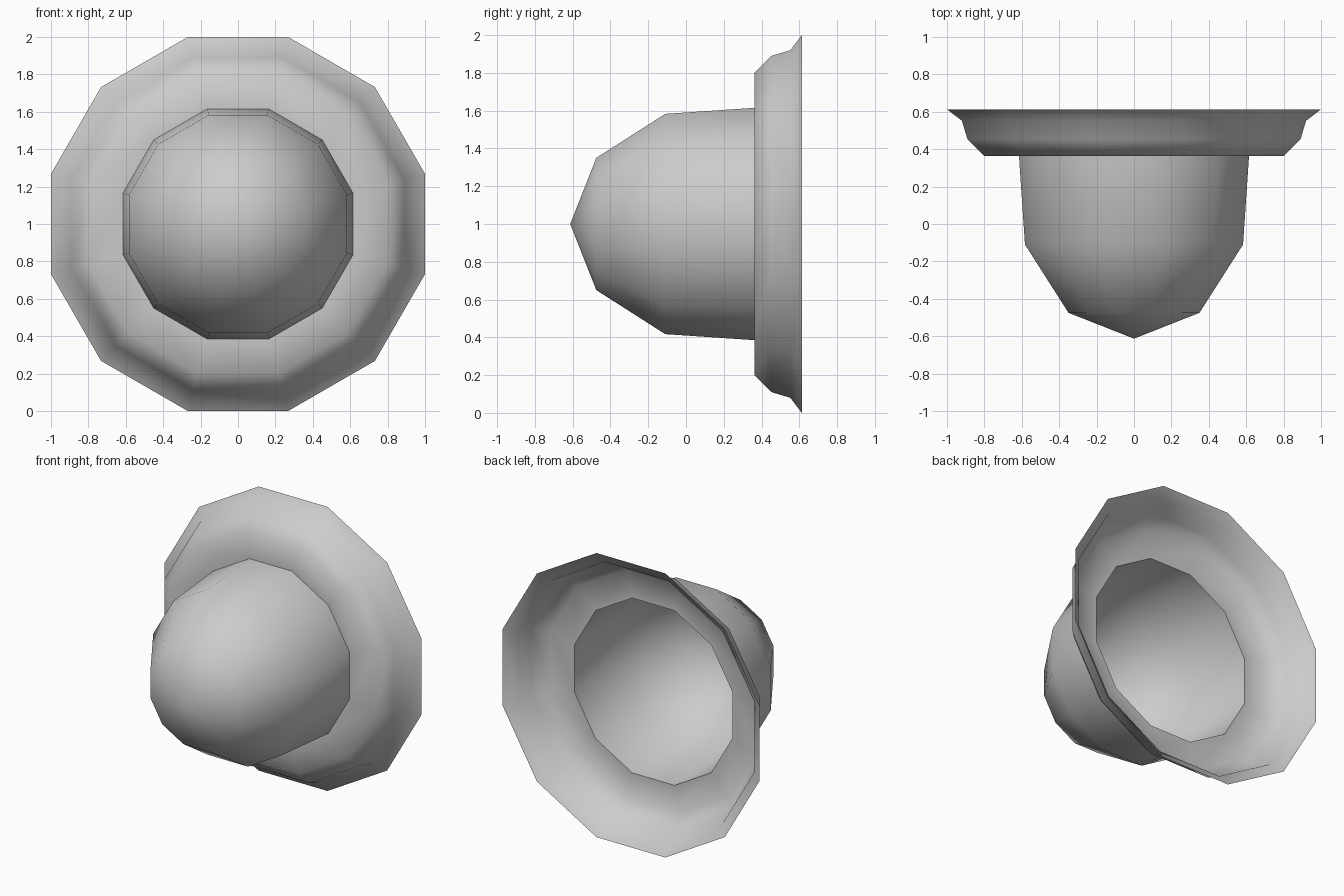
import bpy, bmesh, math

if "Cube" in bpy.data.objects:
    bpy.data.objects.remove(bpy.data.objects["Cube"])

SIDES = 12
FLAT = 1 / math.cos(math.pi / SIDES)  # flat-to-flat radius -> corner radius


def lathe(name, profile):
    """Revolve (radius, y) points around the y axis at z = 1 as an open shell."""
    bm = bmesh.new()
    rings = []
    for r, y in profile:
        if r == 0:
            rings.append([bm.verts.new((0, y, 1))] * SIDES)
            continue
        ring = []
        for i in range(SIDES):
            a = 2 * math.pi * (i + 0.5) / SIDES
            ring.append(bm.verts.new((r * FLAT * math.cos(a), y, 1 + r * FLAT * math.sin(a))))
        rings.append(ring)
    for a, b in zip(rings, rings[1:]):
        for i in range(SIDES):
            j = (i + 1) % SIDES
            quad = [a[i], a[j], b[j], b[i]]
            face = bm.faces.new(list(dict.fromkeys(quad)))
            face.smooth = True
    bm.normal_update()
    # outward side faces the front
    if sum(f.normal.y * f.calc_area() for f in bm.faces) > 0:
        bmesh.ops.reverse_faces(bm, faces=bm.faces[:])
    mesh = bpy.data.meshes.new(name)
    bm.to_mesh(mesh)
    bm.free()
    obj = bpy.data.objects.new(name, mesh)
    bpy.context.collection.objects.link(obj)
    return obj


# Hollow rounded cup pointing to the front
lathe("dome", [(0, -0.613), (0.35, -0.475), (0.583, -0.11), (0.615, 0.363)])

# Stepped flange around the open end
lathe("flange", [(0.615, 0.363), (0.80, 0.363), (0.89, 0.452), (0.92, 0.552), (1.0, 0.613)])
